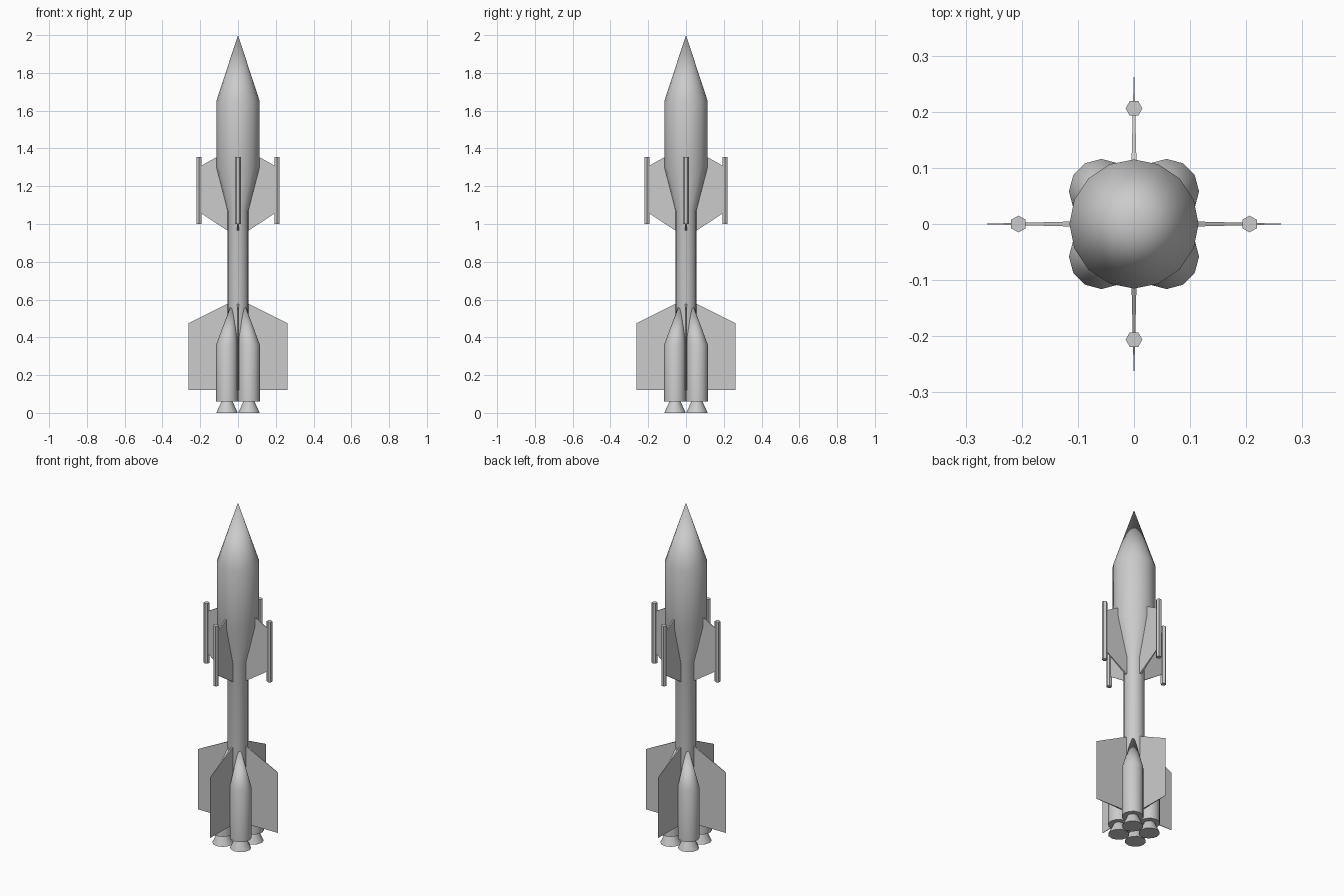
import bpy, bmesh
from math import sin, cos, pi, radians

if "Cube" in bpy.data.objects:
    bpy.data.objects.remove(bpy.data.objects["Cube"])


def finish(name, bm, smooth=True):
    bmesh.ops.remove_doubles(bm, verts=bm.verts, dist=1e-6)
    bmesh.ops.recalc_face_normals(bm, faces=bm.faces)
    mesh = bpy.data.meshes.new(name)
    bm.to_mesh(mesh)
    bm.free()
    obj = bpy.data.objects.new(name, mesh)
    bpy.context.collection.objects.link(obj)
    if smooth:
        bpy.ops.object.select_all(action='DESELECT')
        obj.select_set(True)
        bpy.context.view_layer.objects.active = obj
        bpy.ops.object.shade_smooth_by_angle(angle=radians(32))
    return obj


def loft(name, rings, sides, phase=0.0):
    """Closed round body; rings are (x, y, z, radius), radius 0 makes a tip."""
    bm = bmesh.new()
    rows = []
    for x, y, z, r in rings:
        if r == 0:
            rows.append([bm.verts.new((x, y, z))] * sides)
        else:
            rows.append([bm.verts.new((x + r * cos(2 * pi * i / sides + phase),
                                       y + r * sin(2 * pi * i / sides + phase), z))
                         for i in range(sides)])
    for a, b in zip(rows, rows[1:]):
        for i in range(sides):
            j = (i + 1) % sides
            face = list(dict.fromkeys((a[i], a[j], b[j], b[i])))
            bm.faces.new(face)
    for row, r in ((rows[0], rings[0][3]), (rows[-1], rings[-1][3])):
        if r > 0:
            bm.faces.new(row)
    return finish(name, bm)


def fin(name, outline, angle, root_half, tip_half):
    """Thin fin from a radius/height outline, tapering towards its tip."""
    r0 = min(p[0] for p in outline)
    r1 = max(p[0] for p in outline)
    bm = bmesh.new()
    sheets = []
    for side in (-1, 1):
        row = []
        for r, z in outline:
            t = side * (root_half + (tip_half - root_half) * (r - r0) / (r1 - r0))
            row.append(bm.verts.new((r * cos(angle) - t * sin(angle),
                                     r * sin(angle) + t * cos(angle), z)))
        sheets.append(row)
        bm.faces.new(row)
    a, b = sheets
    for i in range(len(a)):
        j = (i + 1) % len(a)
        bm.faces.new((a[i], a[j], b[j], b[i]))
    finish(name, bm, smooth=False)


# Core stage, flared upper stage and nose cone
loft("body", [(0, 0, z, r) for z, r in
              ((0.06, 0.056), (1.07, 0.056), (1.3, 0.115), (1.65, 0.115), (2.0, 0))], 16)

# Four boosters whose tips lean into the core, each with a nozzle
for sx in (-1, 1):
    for sy in (-1, 1):
        x, y = 0.058 * sx, 0.058 * sy
        loft("booster", [(x, y, 0.06, 0.058), (x, y, 0.36, 0.058),
                         (0.03 * sx, 0.03 * sy, 0.59, 0)], 12)
        loft("nozzle", [(x, y, 0.0, 0.057), (x, y, 0.065, 0.027)], 12)

# Fins and side pods on the four axes
for k in range(4):
    a = k * pi / 2
    fin("lower_fin", [(0.03, 0.12), (0.262, 0.12), (0.262, 0.475), (0.03, 0.59)],
        a, 0.005, 0.0008)
    fin("upper_fin", [(0.03, 0.948), (0.205, 1.063), (0.205, 1.303), (0.03, 1.40)],
        a, 0.0065, 0.002)
    x, y = 0.206 * cos(a), 0.206 * sin(a)
    loft("side_pod", [(x, y, 1.0, 0.015), (x, y, 1.355, 0.015)], 6, a + pi / 2)
